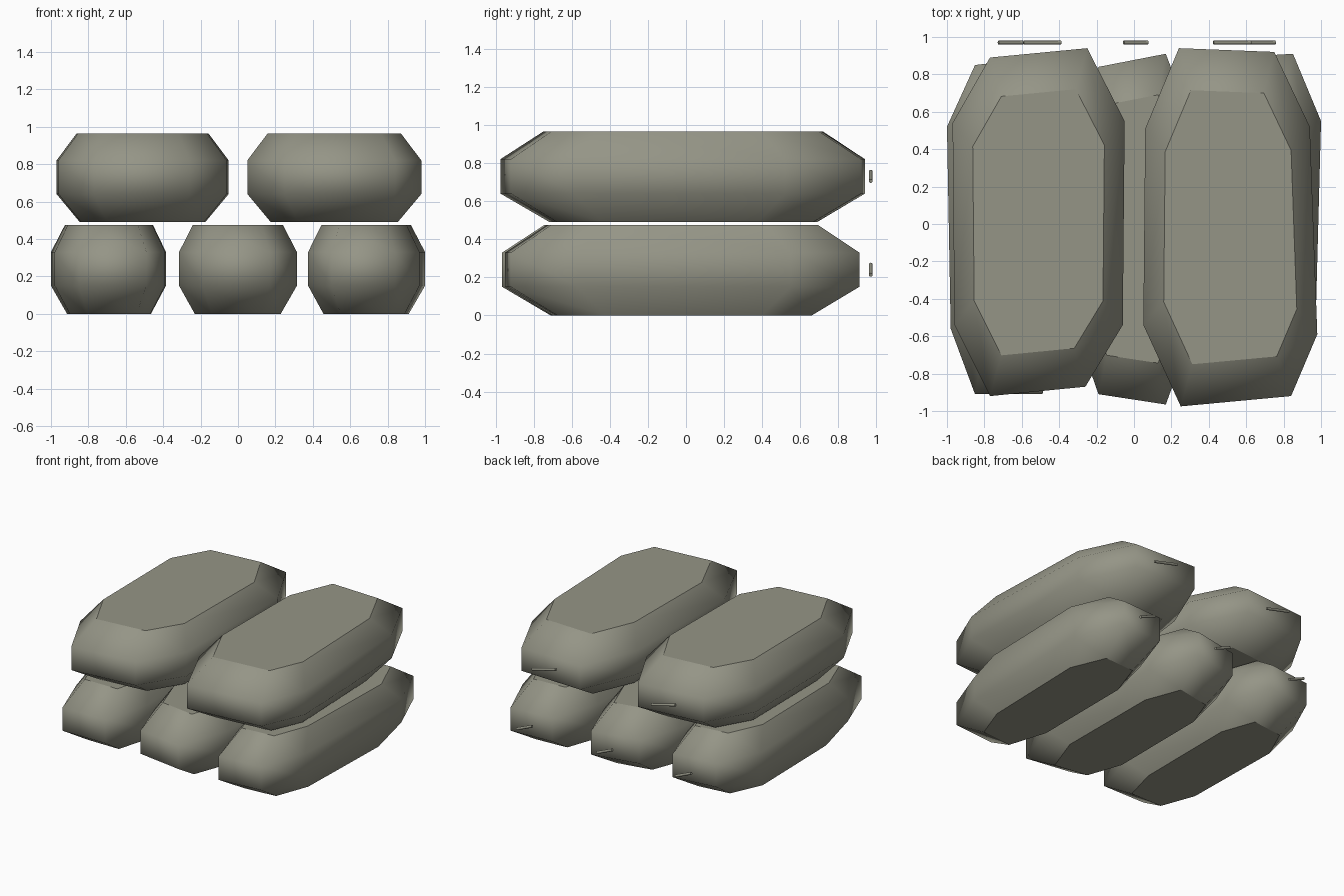
import bpy
import bmesh
import math
from mathutils import Vector

default_cube = bpy.data.objects.get("Cube")
if default_cube:
    bpy.data.objects.remove(default_cube, do_unlink=True)


def make_material(name, colour):
    material = bpy.data.materials.new(name)
    material.use_nodes = True
    material.diffuse_color = colour
    shader = material.node_tree.nodes["Principled BSDF"]
    shader.inputs["Base Color"].default_value = colour
    return material


canvas = make_material("olive grey canvas", (0.30, 0.30, 0.24, 1))


def make_bag(name, outline, base):
    """Stuffed bag: four stacked rings, pinched in at the flat top and bottom."""
    points = [Vector(p) for p in outline]
    centre = sum(points, Vector((0, 0))) / len(points)
    bm = bmesh.new()
    rings = []
    for height, scale in ((0, 0.73), (0.15, 1), (0.33, 1), (0.475, 0.765)):
        ring = []
        for point in points:
            flat = centre + (point - centre) * scale
            ring.append(bm.verts.new((flat.x, flat.y, base + height)))
        rings.append(ring)

    # Rounded sides
    count = len(points)
    for lower, upper in zip(rings, rings[1:]):
        for i in range(count):
            j = (i + 1) % count
            face = bm.faces.new((lower[i], lower[j], upper[j], upper[i]))
            face.smooth = True

    # Flat top and bottom with crisp borders
    for ring in (rings[0], rings[-1]):
        cap = bm.faces.new(ring)
        for edge in cap.edges:
            edge.smooth = False
    bmesh.ops.recalc_face_normals(bm, faces=bm.faces)

    mesh = bpy.data.meshes.new(name)
    bm.to_mesh(mesh)
    bm.free()
    mesh.materials.append(canvas)
    bag = bpy.data.objects.new(name, mesh)
    bpy.context.collection.objects.link(bag)


def make_tie(name, x, z, run, rise):
    """Thin cord behind a bag, climbing towards the right side."""
    bpy.ops.mesh.primitive_cylinder_add(
        vertices=8, radius=0.01, depth=math.hypot(run, rise),
        location=(x, 0.97, z),
        rotation=(0, math.atan2(-run, rise), 0))
    tie = bpy.context.object
    tie.name = name
    tie.data.materials.append(canvas)
    bpy.ops.object.shade_smooth_by_angle(angle=math.radians(50))


# Outlines run round each bag, starting at the back of its right flank
lower_bags = {
    "lower_right_bag": [(-1, 0.52), (-0.85, 0.85), (-0.51, 0.89), (-0.385, 0.54),
                        (-0.39, -0.55), (-0.49, -0.91), (-0.85, -0.91), (-0.98, -0.56)],
    "lower_middle_bag": [(-0.31, 0.52), (-0.19, 0.84), (0.17, 0.91), (0.31, 0.54),
                         (0.315, -0.57), (0.17, -0.965), (-0.19, -0.91), (-0.315, -0.55)],
    "lower_left_bag": [(0.38, 0.52), (0.51, 0.89), (0.85, 0.91), (1, 0.55),
                       (0.97, -0.57), (0.84, -0.92), (0.5, -0.95), (0.375, -0.55)],
}
upper_bags = {
    "upper_right_bag": [(-0.97, 0.54), (-0.77, 0.89), (-0.25, 0.94), (-0.05, 0.55),
                        (-0.06, -0.54), (-0.26, -0.87), (-0.77, -0.92), (-0.96, -0.54)],
    "upper_left_bag": [(0.06, 0.51), (0.24, 0.94), (0.75, 0.92), (0.94, 0.52),
                       (0.98, -0.59), (0.84, -0.92), (0.25, -0.975), (0.05, -0.54)],
}
for layer, base in ((lower_bags, 0), (upper_bags, 0.49)):
    for name, outline in layer.items():
        make_bag(name, outline, base)

# Tie cords
for side, x in (("right", -0.66), ("middle", 0.01), ("left", 0.69)):
    make_tie("lower_" + side + "_tie", x, 0.24, 0.13, 0.055)
for side, x in (("right", -0.49), ("left", 0.525)):
    make_tie("upper_" + side + "_tie", x, 0.73, 0.2, 0.05)
